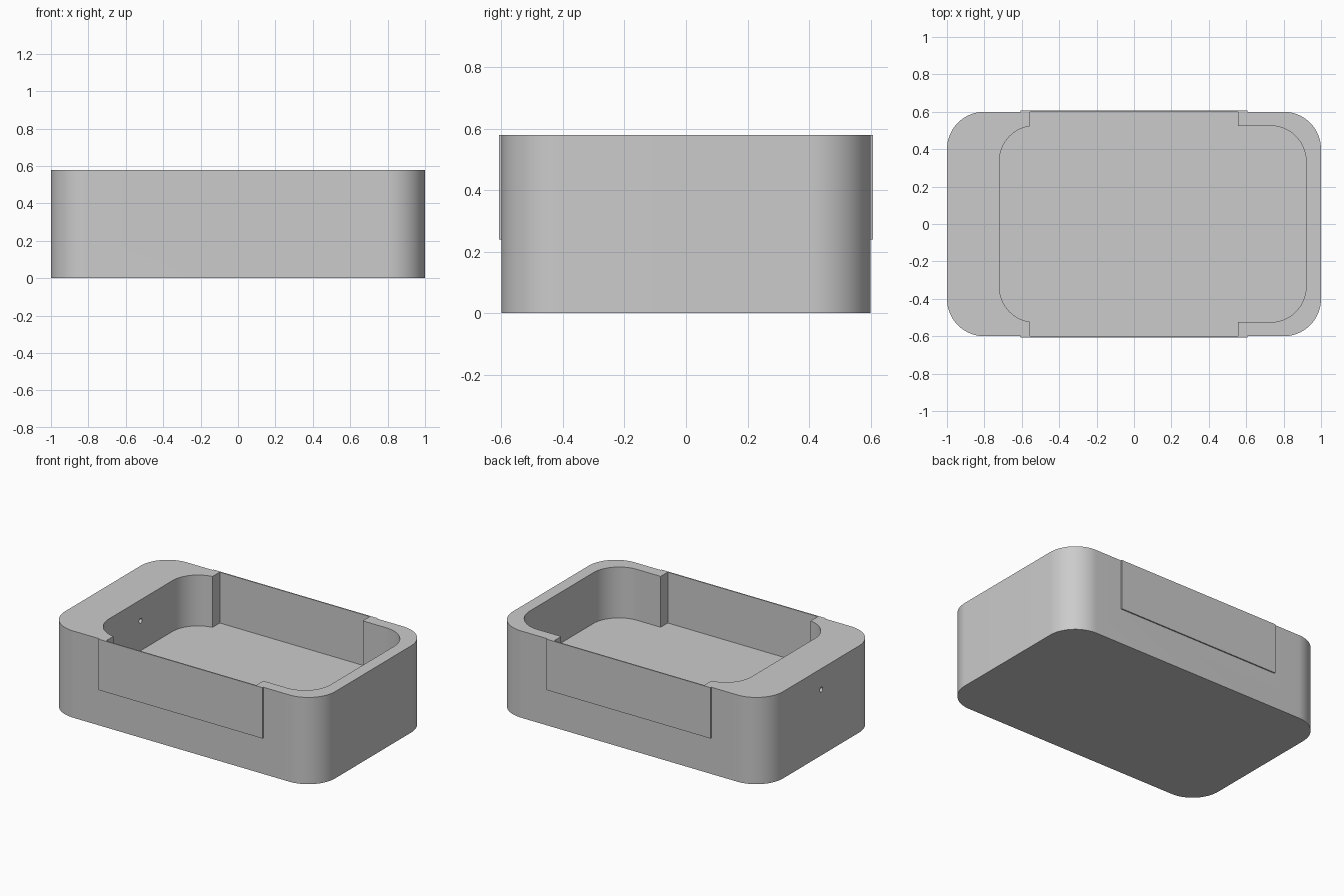
import bpy
import bmesh
from math import cos, sin, radians, pi

cube = bpy.data.objects.get("Cube")
if cube:
    bpy.data.objects.remove(cube, do_unlink=True)

HEIGHT = 0.58
FLOOR = 0.24

grey = bpy.data.materials.new("plain grey")
grey.use_nodes = True
grey.diffuse_color = (0.6, 0.6, 0.6, 1)
grey.node_tree.nodes["Principled BSDF"].inputs["Base Color"].default_value = (0.6, 0.6, 0.6, 1)


def arc(cx, cy, r, start, end, steps=20):
    angles = [radians(start + (end - start) * i / steps) for i in range(steps + 1)]
    return [(cx + r * cos(a), cy + r * sin(a)) for a in angles]


def prism(name, profile, z0, z1):
    """Extrude a flat outline from z0 to z1."""
    bm = bmesh.new()
    face = bm.faces.new([bm.verts.new((x, y, z0)) for x, y in profile])
    top = bmesh.ops.extrude_face_region(bm, geom=[face])["geom"]
    bmesh.ops.translate(bm, vec=(0, 0, z1 - z0),
                        verts=[v for v in top if isinstance(v, bmesh.types.BMVert)])
    bmesh.ops.recalc_face_normals(bm, faces=bm.faces)
    mesh = bpy.data.meshes.new(name)
    bm.to_mesh(mesh)
    bm.free()
    mesh.materials.append(grey)
    obj = bpy.data.objects.new(name, mesh)
    bpy.context.collection.objects.link(obj)
    return obj


def select_only(obj):
    bpy.ops.object.select_all(action="DESELECT")
    obj.select_set(True)
    bpy.context.view_layer.objects.active = obj


def cut(target, cutter):
    cutter.hide_render = True
    mod = target.modifiers.new("cut", "BOOLEAN")
    mod.operation = "DIFFERENCE"
    mod.solver = "EXACT"
    mod.object = cutter
    select_only(target)
    bpy.ops.object.modifier_apply(modifier=mod.name)
    bpy.data.objects.remove(cutter, do_unlink=True)


# Tray body: a block with rounded upright corners
outline = (arc(0.8, 0.4, 0.2, 0, 90) + arc(-0.8, 0.4, 0.2, 90, 180)
           + arc(-0.8, -0.4, 0.2, 180, 270) + arc(0.8, -0.4, 0.2, 270, 360))
body = prism("tray_body", outline, 0, HEIGHT)

# Off-centre cavity, opened through the front and back walls
half = arc(0.73, 0.335, 0.19, 0, 90)
half += [(0.555, 0.525), (0.555, 0.7), (-0.555, 0.7)]
half += arc(-0.53, 0.335, 0.19, 97.6, 180)
cavity = half + [(x, -y) for x, y in reversed(half)]
cut(body, prism("cavity_cutter", cavity, FLOOR, 0.8))

# Small round hole through the thick end wall
bpy.ops.mesh.primitive_cylinder_add(vertices=24, radius=0.016, depth=0.5,
                                    location=(-0.86, 0, 0.44), rotation=(0, pi / 2, 0))
hole = bpy.context.object
hole.name = "hole_cutter"
hole.data.materials.append(grey)
cut(body, hole)

select_only(body)
bpy.ops.object.shade_smooth_by_angle(angle=radians(30))

# Thin panels closing the front and back openings
for name, side in (("front_panel", -1), ("back_panel", 1)):
    ys = (side * 0.6, side * 0.608)
    prism(name, [(-0.607, ys[0]), (0.607, ys[0]), (0.607, ys[1]), (-0.607, ys[1])],
          FLOOR, HEIGHT)
